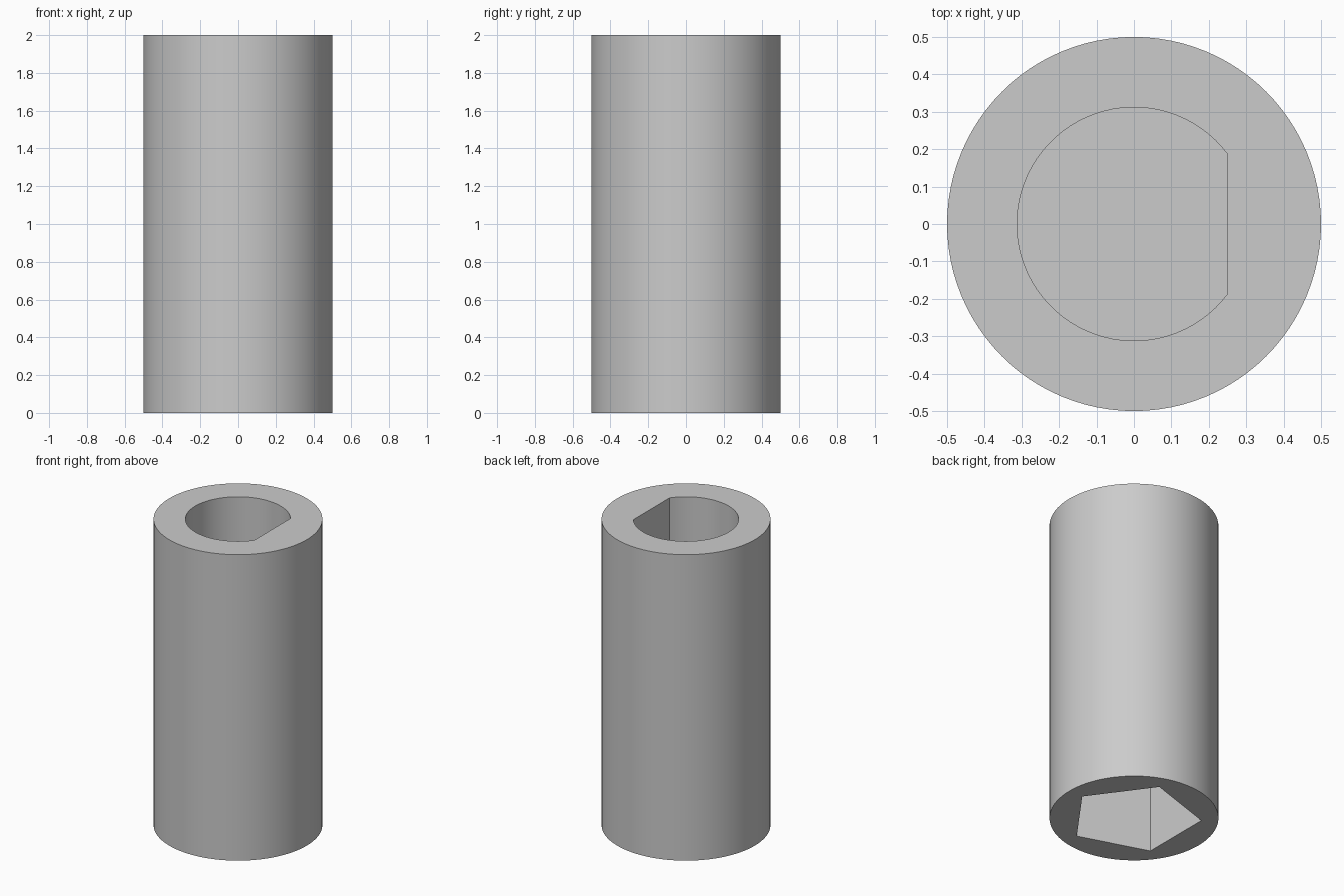
import bpy
import bmesh
from math import pi, cos, sin, acos

# Remove the default cube
cube = bpy.data.objects.get("Cube")
if cube:
    bpy.data.objects.remove(cube, do_unlink=True)

HEIGHT = 2.0
OUTER_RADIUS = 0.5
BORE_RADIUS, BORE_FLAT, BORE_DEPTH = 0.312, 0.25, 1.0
SOCKET_RADIUS, SOCKET_DEPTH = 0.4, 0.75
OVERSHOOT = 0.1

gray = bpy.data.materials.new("light gray")
gray.use_nodes = True
gray.diffuse_color = (0.6, 0.6, 0.6, 1)
gray.node_tree.nodes["Principled BSDF"].inputs["Base Color"].default_value = (0.6, 0.6, 0.6, 1)


def arc(radius, start, end, count):
    """Evenly spaced points on an arc, including both ends."""
    angles = [start + (end - start) * i / (count - 1) for i in range(count)]
    return [(radius * cos(a), radius * sin(a)) for a in angles]


def ring(radius, sides):
    return arc(radius, 0, 2 * pi, sides + 1)[:-1]


def prism(name, profile, bottom, top):
    """Extrude a closed profile from one height to another."""
    bm = bmesh.new()
    base = bm.faces.new([bm.verts.new((x, y, bottom)) for x, y in profile])
    extruded = bmesh.ops.extrude_face_region(bm, geom=[base], use_keep_orig=True)
    raised = [v for v in extruded["geom"] if isinstance(v, bmesh.types.BMVert)]
    bmesh.ops.translate(bm, verts=raised, vec=(0, 0, top - bottom))
    bmesh.ops.recalc_face_normals(bm, faces=bm.faces)
    mesh = bpy.data.meshes.new(name)
    bm.to_mesh(mesh)
    bm.free()
    mesh.materials.append(gray)
    obj = bpy.data.objects.new(name, mesh)
    bpy.context.collection.objects.link(obj)
    return obj


# Round sleeve
sleeve = prism("coupling_sleeve", ring(OUTER_RADIUS, 96), 0, HEIGHT)

# Blind D-shaped bore from the top, flat on the +x side
half_flat = acos(BORE_FLAT / BORE_RADIUS)
bore = prism("d_bore_cutter", arc(BORE_RADIUS, half_flat, 2 * pi - half_flat, 64),
             HEIGHT - BORE_DEPTH, HEIGHT + OVERSHOOT)

# Blind pentagonal socket from the bottom
socket = prism("pentagon_socket_cutter", ring(SOCKET_RADIUS, 5), -OVERSHOOT, SOCKET_DEPTH)

# Cut both pockets, then discard the cutters
bpy.context.view_layer.objects.active = sleeve
for cutter in (bore, socket):
    cutter.hide_render = True
    cut = sleeve.modifiers.new(cutter.name, "BOOLEAN")
    cut.operation = "DIFFERENCE"
    cut.solver = "EXACT"
    cut.object = cutter
    bpy.ops.object.modifier_apply(modifier=cut.name)
    bpy.data.objects.remove(cutter, do_unlink=True)

# Smooth round walls, crisp rims and corners
bpy.ops.object.select_all(action="DESELECT")
sleeve.select_set(True)
bpy.ops.object.shade_smooth_by_angle(angle=pi / 6)
